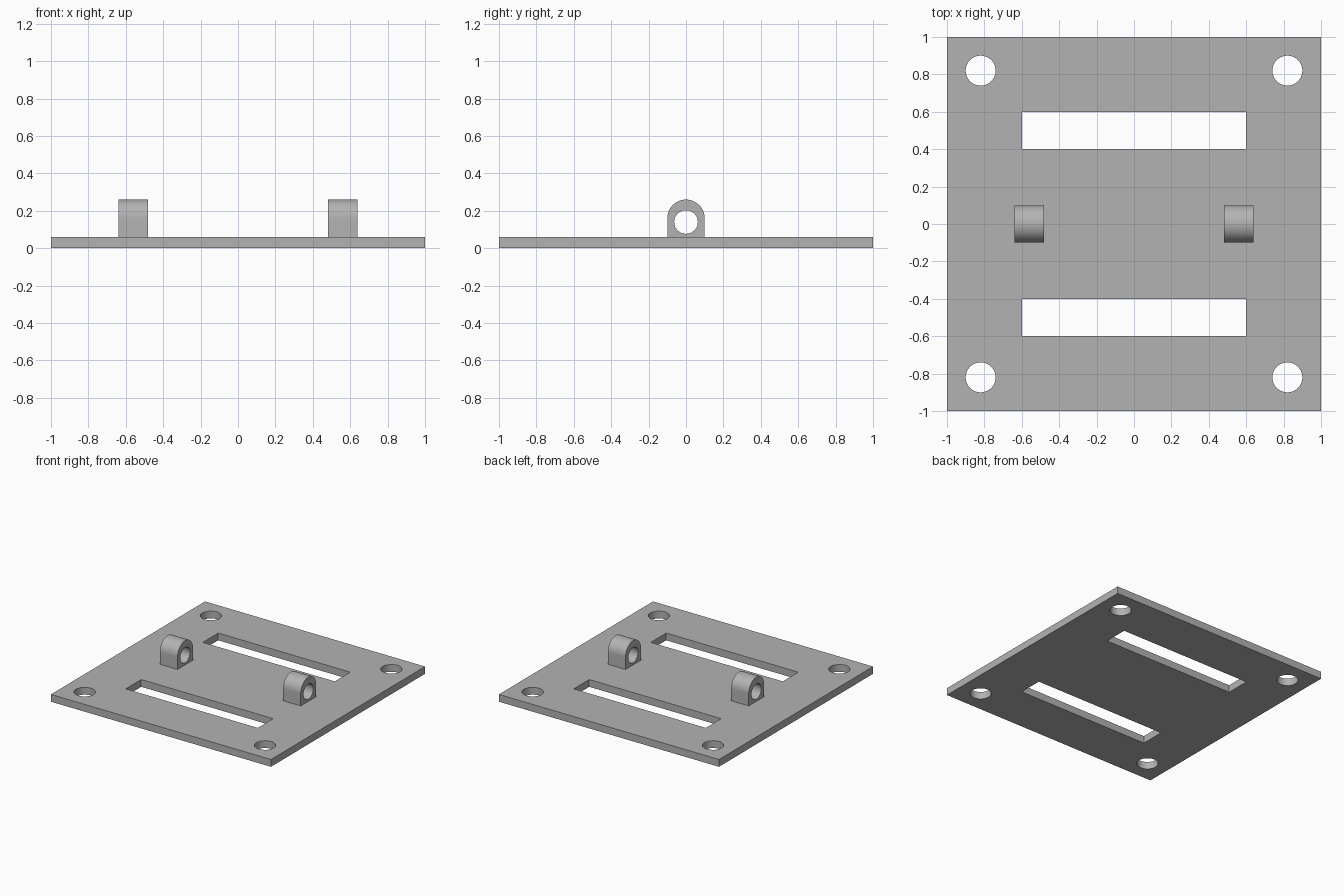
import bpy
import bmesh
from math import pi, sin, cos
from mathutils import Vector

if "Cube" in bpy.data.objects:
    bpy.data.objects.remove(bpy.data.objects["Cube"], do_unlink=True)

THICK = 0.06
grey = bpy.data.materials.new("light_grey")
grey.use_nodes = True
colour = (0.45, 0.45, 0.45, 1)
grey.diffuse_color = colour
grey.node_tree.nodes["Principled BSDF"].inputs["Base Color"].default_value = colour


def prism(name, points, depth):
    """Extrude a closed outline of 3D points along the depth vector."""
    bm = bmesh.new()
    face = bm.faces.new([bm.verts.new(p) for p in points])
    top = bmesh.ops.extrude_face_region(bm, geom=[face], use_keep_orig=True)["geom"]
    bmesh.ops.translate(bm, vec=Vector(depth),
                        verts=[v for v in top if isinstance(v, bmesh.types.BMVert)])
    bmesh.ops.recalc_face_normals(bm, faces=bm.faces)
    mesh = bpy.data.meshes.new(name)
    bm.to_mesh(mesh)
    bm.free()
    mesh.materials.append(grey)
    obj = bpy.data.objects.new(name, mesh)
    bpy.context.collection.objects.link(obj)
    return obj


def arc(u, v, radius, sweep, count):
    return [(u + radius * cos(sweep * i / count), v + radius * sin(sweep * i / count))
            for i in range(count + 1)]


def circle(u, v, radius, count=64):
    return arc(u, v, radius, 2 * pi, count)[:-1]


def rect(u, v, half_u, half_v):
    return [(u - half_u, v - half_v), (u + half_u, v - half_v),
            (u + half_u, v + half_v), (u - half_u, v + half_v)]


def cut(obj, cutter):
    bpy.context.view_layer.objects.active = obj
    mod = obj.modifiers.new("cut", "BOOLEAN")
    mod.operation = "DIFFERENCE"
    mod.solver = "EXACT"
    mod.object = cutter
    bpy.ops.object.modifier_apply(modifier=mod.name)
    bpy.data.objects.remove(cutter, do_unlink=True)


def smooth(obj):
    bpy.ops.object.select_all(action="DESELECT")
    obj.select_set(True)
    bpy.context.view_layer.objects.active = obj
    bpy.ops.object.shade_smooth_by_angle()


# Base plate with two long slots and four corner holes
plate = prism("base_plate", [(x, y, 0) for x, y in rect(0, 0, 1, 1)], (0, 0, THICK))
openings = [rect(0, side * 0.5, 0.6, 0.1) for side in (-1, 1)]
openings += [circle(sx * 0.82, sy * 0.82, 0.08) for sx in (-1, 1) for sy in (-1, 1)]
for outline in openings:
    cut(plate, prism("plate_cutter", [(x, y, -0.1) for x, y in outline], (0, 0, 0.3)))
smooth(plate)

# Pair of round-topped hinge lugs, each with a pin hole along x
profile = [(-0.1, THICK), (0.1, THICK)] + arc(0, 0.16, 0.1, pi, 32)
for name, centre in (("right_lug", -0.56), ("left_lug", 0.56)):
    start = centre - 0.08
    lug = prism(name, [(start, y, z) for y, z in profile], (0.16, 0, 0))
    hole = [(start - 0.1, y, z) for y, z in circle(0, 0.14, 0.063)]
    cut(lug, prism("pin_cutter", hole, (0.36, 0, 0)))
    smooth(lug)
